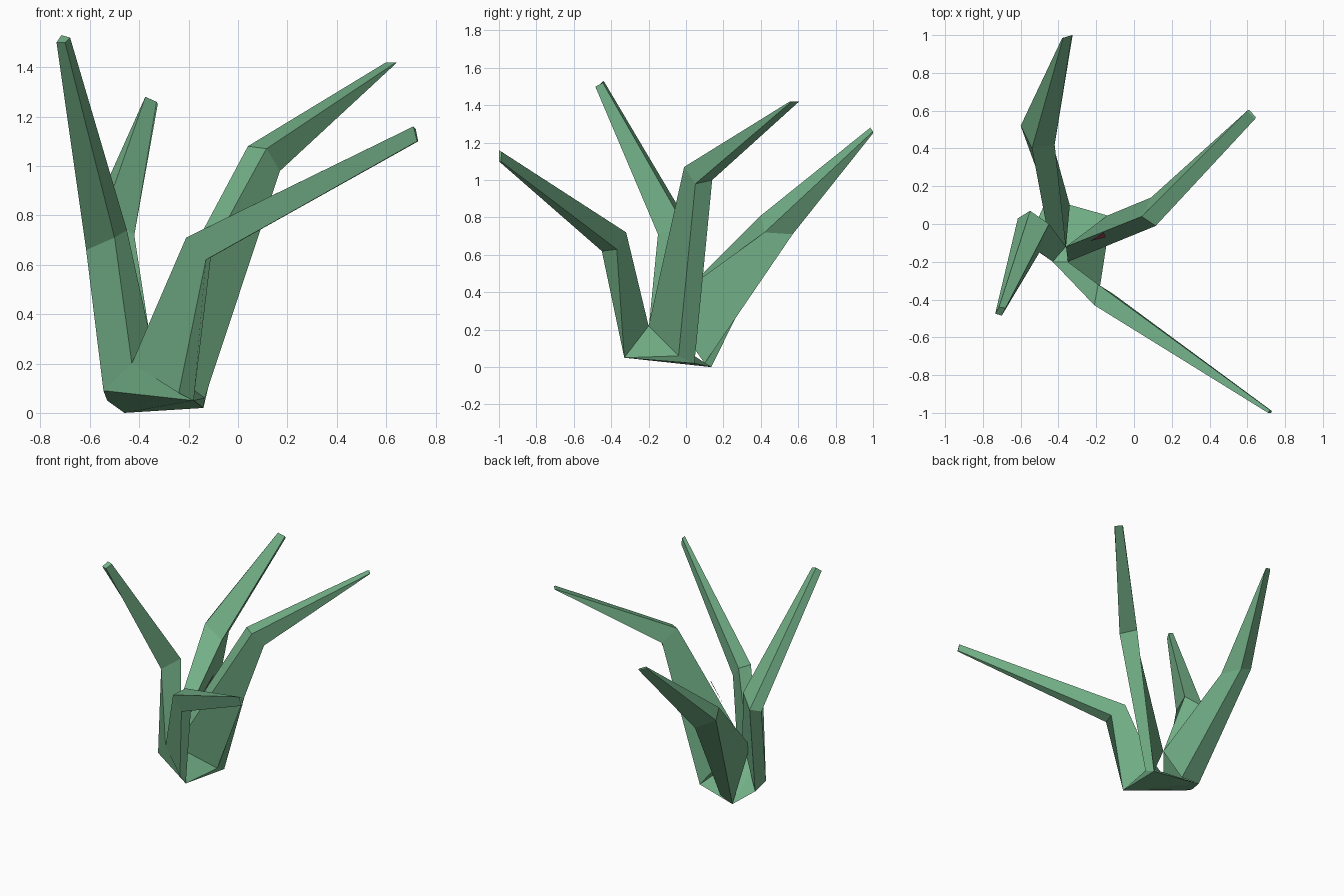
import bpy, bmesh

if "Cube" in bpy.data.objects:
    bpy.data.objects.remove(bpy.data.objects["Cube"])

def material(name, rgb):
    m = bpy.data.materials.new(name)
    m.diffuse_color = (*rgb, 1)
    m.use_nodes = True
    m.node_tree.nodes["Principled BSDF"].inputs["Base Color"].default_value = m.diffuse_color
    return m

green = material("leaf green", (0.17, 0.43, 0.24))
red = material("dark red", (0.25, 0.04, 0.07))

def add_object(name, bm, mat):
    bmesh.ops.recalc_face_normals(bm, faces=bm.faces)
    me = bpy.data.meshes.new(name)
    bm.to_mesh(me)
    bm.free()
    me.materials.append(mat)
    ob = bpy.data.objects.new(name, me)
    bpy.context.collection.objects.link(ob)
    return ob

def leaf(name, *rings):
    """Loft a four-sided blade through base, bend and tip sections."""
    bm = bmesh.new()
    rs = [[bm.verts.new(p) for p in ring] for ring in rings]
    for a, b in zip(rs, rs[1:]):
        for i in range(4):
            j = (i + 1) % 4
            bm.faces.new((a[i], a[j], b[j], b[i]))
    bm.faces.new(rs[0])
    bm.faces.new(rs[-1])
    add_object(name, bm, green)

# Shared corners of the root block
b_back, b_right = (-.46, .135, 0), (-.14, .045, .02)
b_right_top = (-.135, -.04, .06)
b_front, b_left, b_left_low = (-.18, -.33, .05), (-.545, -.12, .09), (-.53, -.02, .05)
t_front, t_mid, t_back = (-.43, -.2, .2), (-.35, -.2, .22), (-.36, -.12, .33)

# Root block joining the leaves
bm = bmesh.new()
for p in (b_back, b_right, b_right_top, b_front, b_left, b_left_low, t_front, t_mid):
    bm.verts.new(p)
bmesh.ops.convex_hull(bm, input=bm.verts[:])
add_object("root_block", bm, green)

# Long leaf reaching front right
leaf("front_leaf",
     [(-.24, -.31, .08), b_front, t_mid, t_front],
     [(-.13, -.45, .62), (-.11, -.37, .63), (-.19, -.32, .72), (-.21, -.43, .71)],
     [(.725, -1, 1.10), (.73, -.99, 1.10), (.72, -.985, 1.15), (.71, -1, 1.16)])

# Broad leaf reaching back right
leaf("right_leaf",
     [t_mid, b_right_top, b_right, t_back],
     [(.115, -.01, 1.07), (.17, .05, .98), (.09, .14, 1.0), (.04, .04, 1.08)],
     [(.64, .555, 1.42), (.645, .565, 1.42), (.61, .605, 1.42), (.60, .60, 1.42)])

# Leaf leaning to the back
leaf("back_leaf",
     [(-.45, -.08, .33), t_back, (-.34, .10, .02), b_back],
     [(-.54, .40, .81), (-.42, .42, .72), (-.47, .57, .71), (-.60, .52, .78)],
     [(-.375, .985, 1.28), (-.33, 1, 1.26), (-.325, 1, 1.25), (-.38, .985, 1.27)])

# Tall upright leaf on the left
leaf("left_leaf",
     [b_left, t_front, t_back, b_left_low],
     [(-.615, .03, .66), (-.50, -.15, .71), (-.45, 0, .74), (-.55, .07, .67)],
     [(-.735, -.475, 1.50), (-.70, -.485, 1.50), (-.68, -.445, 1.52), (-.715, -.44, 1.53)])

# Small red sliver on the broad leaf
bm = bmesh.new()
bm.faces.new([bm.verts.new(p) for p in
              ((-.23, -.09, .565), (-.15, -.07, .71), (-.16, -.045, .725))])
add_object("red_sliver", bm, red)
